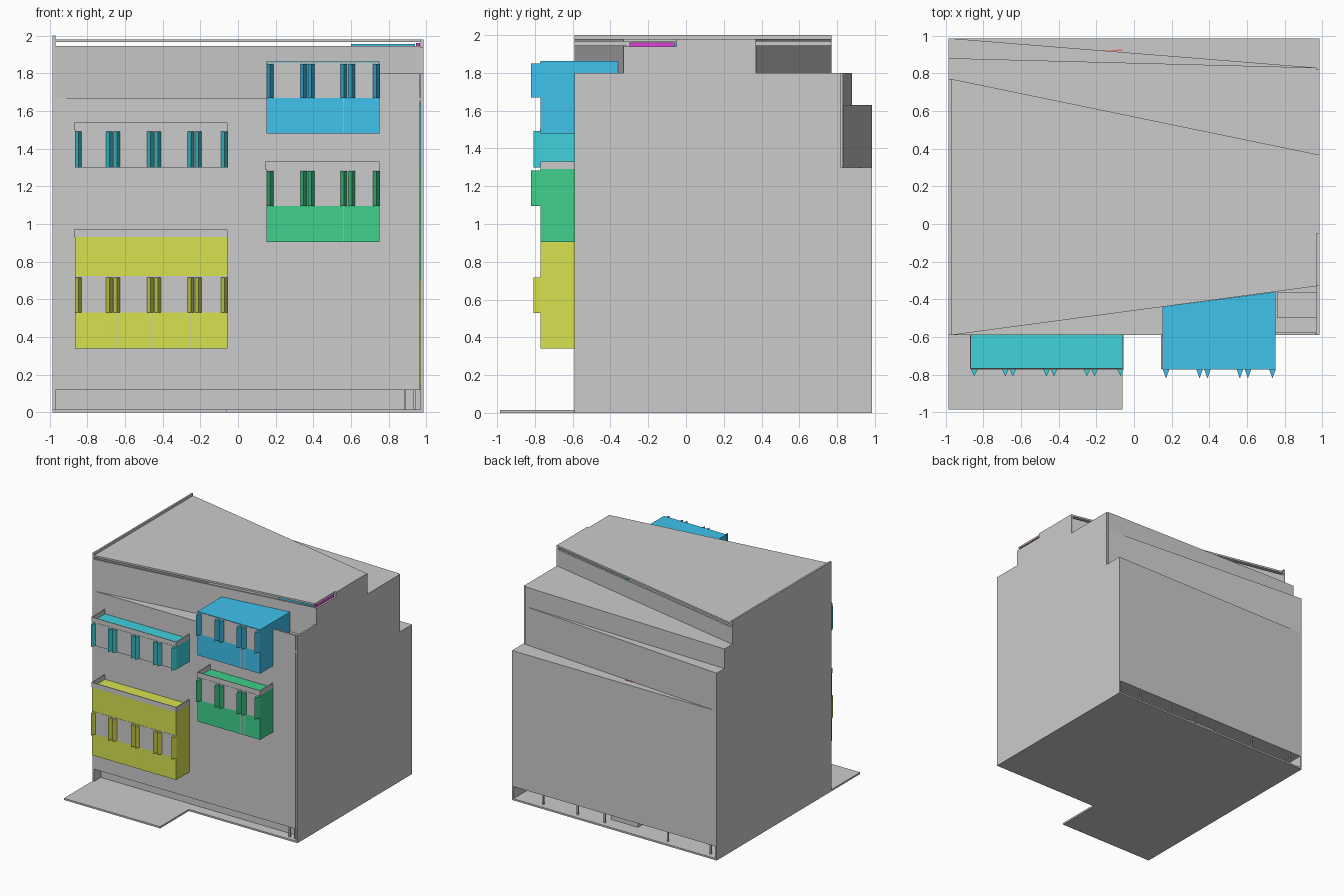
import bpy, bmesh
from mathutils import Vector

if "Cube" in bpy.data.objects:
    bpy.data.objects.remove(bpy.data.objects["Cube"])

COLORS = {"yellow": (0.69, 0.76, 0.08), "teal": (0.05, 0.64, 0.72), "green": (0.05, 0.63, 0.26),
          "blue": (0.05, 0.54, 0.85), "magenta": (0.75, 0.05, 0.7), "red": (0.9, 0.15, 0.1)}
MATS = {}
for key, rgb in COLORS.items():
    MATS[key] = bpy.data.materials.new(key)
    MATS[key].diffuse_color = (*rgb, 1)


def extrude(bm, pts, vec):
    """Closed prism from a planar outline pushed along vec."""
    a = [bm.verts.new(p) for p in pts]
    b = [bm.verts.new(Vector(p) + Vector(vec)) for p in pts]
    n = len(pts)
    bm.faces.new(a)
    bm.faces.new(b[::-1])
    for i in range(n):
        bm.faces.new((a[i], b[i], b[(i + 1) % n], a[(i + 1) % n]))


def finish(name, bm, color=None):
    bmesh.ops.recalc_face_normals(bm, faces=bm.faces)
    me = bpy.data.meshes.new(name)
    bm.to_mesh(me)
    bm.free()
    ob = bpy.data.objects.new(name, me)
    bpy.context.collection.objects.link(ob)
    if color:
        me.materials.append(MATS[color])
    return ob


def plan(name, outlines, z0, z1, color=None):
    bm = bmesh.new()
    for pts in outlines:
        extrude(bm, [(x, y, z0) for x, y in pts], (0, 0, z1 - z0))
    return finish(name, bm, color)


def rect(x0, x1, y0, y1):
    return [(x0, y0), (x1, y0), (x1, y1), (x0, y1)]


def side_wall(name, profile, x, t):
    bm = bmesh.new()
    extrude(bm, [(x, y, z) for y, z in profile], (t, 0, 0))
    return finish(name, bm)


def board_wall(name, p, q, z0, z1, inward, t=0.015):
    """Facade of stacked horizontal boards between plan points p and q."""
    d = inward * t
    outline = [p, q, (q[0], q[1] + d), (p[0], p[1] + d)]
    n = max(1, round((z1 - z0) / 0.1))
    h = (z1 - z0) / n
    bm = bmesh.new()
    for i in range(n):
        extrude(bm, [(x, y, z0 + i * h) for x, y in outline], (0, 0, h))
    return finish(name, bm)


X, XI, F, B = 0.985, 0.97, -0.59, 0.985
SOFFIT = 0.12


def front_y(x):   # slanted front edge of the top storey
    return F + (x + X) / (2 * X) * 0.26


# Ground slab, entrance plate, recessed ground floor and columns
plan("ground_slab", [rect(-X, X, F, B)], 0, 0.015)
plan("entrance_plate", [rect(-X, -0.06, -0.985, F)], 0, 0.015)
plan("ground_floor_core", [rect(-XI, XI, -0.5, 0.68)], 0.015, SOFFIT)
plan("ground_floor_partition", [rect(-0.14, 0.12, 0.68, 0.86)], 0.015, SOFFIT)
plan("soffit", [rect(-XI, XI, F + 0.015, B - 0.015)], SOFFIT, 0.135)
plan("back_columns", [rect(x, x + 0.012, 0.93, 0.942) for x in (-0.9, -0.49, 0.12, 0.38, 0.71)],
     0.015, SOFFIT)
plan("front_columns", [rect(x, x + 0.012, -0.56, -0.548) for x in (0.88, 0.93)], 0.015, SOFFIT)

# Stepped side walls
side_wall("left_wall", [(F, 0), (F, 2), (0.77, 2), (0.77, 1.8), (0.88, 1.8), (0.88, 1.63),
                        (B, 1.63), (B, 0)], -X, 0.015)
side_wall("right_wall", [(F, 0), (F, 1.8), (-0.33, 1.8), (-0.33, 1.94), (-0.05, 1.94), (-0.05, 1.98),
                         (0.37, 1.98), (0.37, 1.8), (0.82, 1.8), (0.82, 1.3), (B, 1.3), (B, 0)],
          X, -0.015)

# Board facades: front, back and slanted upper storeys
board_wall("front_facade", (-XI, F), (0.965, F), SOFFIT, 1.67, 1)
board_wall("front_right_parapet", (0.75, F), (0.965, F), 1.67, 1.8, 1)
board_wall("back_facade", (-XI, B), (XI, B), SOFFIT, 1.3, -1)
board_wall("back_middle_facade", (-XI, B), (XI, 0.83), 1.3, 1.63, -1)
board_wall("back_upper_facade", (-XI, 0.88), (XI, 0.83), 1.63, 1.8, -1)
board_wall("top_front_facade", (-XI, F), (XI, -0.33), 1.67, 1.945, 1)
board_wall("top_back_facade", (-XI, 0.77), (XI, 0.37), 1.8, 1.945, -1)

# Terraces and roof
plan("front_terrace", [[(-XI, F), (XI, F), (XI, -0.32)]], 1.655, 1.67)
plan("terrace_step", [rect(0.76, XI, -0.5, -0.36)], 1.67, 1.69)
plan("back_low_terrace", [[(-XI, B - 0.015), (XI, 0.81), (XI, B - 0.015)]], 1.285, 1.3)
plan("back_middle_terrace", [[(-XI, 0.87), (XI, 0.82), (XI, 0.83), (-XI, B - 0.003)]], 1.615, 1.63)
plan("back_upper_terrace", [[(-XI, 0.75), (XI, 0.35), (XI, 0.83), (-XI, 0.88)]], 1.785, 1.8)
plan("roof", [[(-XI, F), (XI, -0.33), (XI, 0.37), (-XI, 0.77)]], 1.965, 1.98)

# Small coloured accents inside and on the terrace
plan("terrace_marker", [[(-0.18, 0.922), (-0.06, 0.918), (-0.06, 0.926)]], 1.3, 1.303, "red")
plan("inner_block", [rect(0.6, 0.94, -0.3, -0.05)], 1.8, 1.955, "blue")
plan("inner_panel", [rect(0.945, 0.965, -0.3, -0.06)], 1.8, 1.962, "magenta")
for i, (c, z0, z1) in enumerate((("yellow", 0.14, 0.7), ("green", 0.7, 1.3), ("blue", 1.3, 1.64))):
    plan(f"corner_strip_{i}", [rect(0.95, XI, F + 0.018, F + 0.03)], z0, z1, c)


# Projecting bays with window bands, triangular fins and railings
def bay(name, color, x0, x1, z0, z1, w0, w1, fins, tip, rail=0.0, back=None):
    f = -0.77
    outline = [(x0, f), (x1, f)] + (back or [(x1, F), (x0, F)])
    plan(name + "_body", [outline], z0, z1, color)
    plan(name + "_window_band", [rect(x0 + 0.002, x1 - 0.002, f - 0.002, f)], w0, w1)
    w = 0.018
    plan(name + "_fins", [[(x - w, f), (x, tip), (x + w, f)] for x in fins], w0, w1 - 0.008, color)
    if w0 > z0:
        seams = [rect(x - 0.001, x + 0.001, f - 0.001, f) for x in fins[1:-1]]
        plan(name + "_seams", seams, z0, w0)
    if rail:
        t = 0.006
        plan(name + "_railing", [rect(x0 - t, x1, f, f + t), rect(x0 - t, x0, f + t, F),
                                 rect(x1 - t, x1, f + t, F)], z1, z1 + rail)


LEFT = (-0.848, -0.683, -0.643, -0.465, -0.425, -0.25, -0.21, -0.072)
RIGHT = (0.17, 0.348, 0.39, 0.562, 0.605, 0.735)
bay("yellow_bay", "yellow", -0.865, -0.055, 0.34, 0.93, 0.53, 0.725, LEFT, -0.808, 0.042)
bay("teal_bay", "teal", -0.865, -0.055, 1.3, 1.5, 1.3, 1.5, LEFT, -0.808, 0.04)
bay("green_bay", "green", 0.15, 0.752, 0.905, 1.29, 1.095, 1.29, RIGHT, -0.82, 0.042)
bay("blue_bay", "blue", 0.15, 0.752, 1.48, 1.862, 1.67, 1.857, RIGHT, -0.82,
    back=[(0.752, front_y(0.752)), (0.15, front_y(0.15))])

for m in bpy.data.materials:
    if m.users and not m.is_grease_pencil:
        m.use_nodes = True
        m.node_tree.nodes["Principled BSDF"].inputs["Base Color"].default_value = m.diffuse_color
